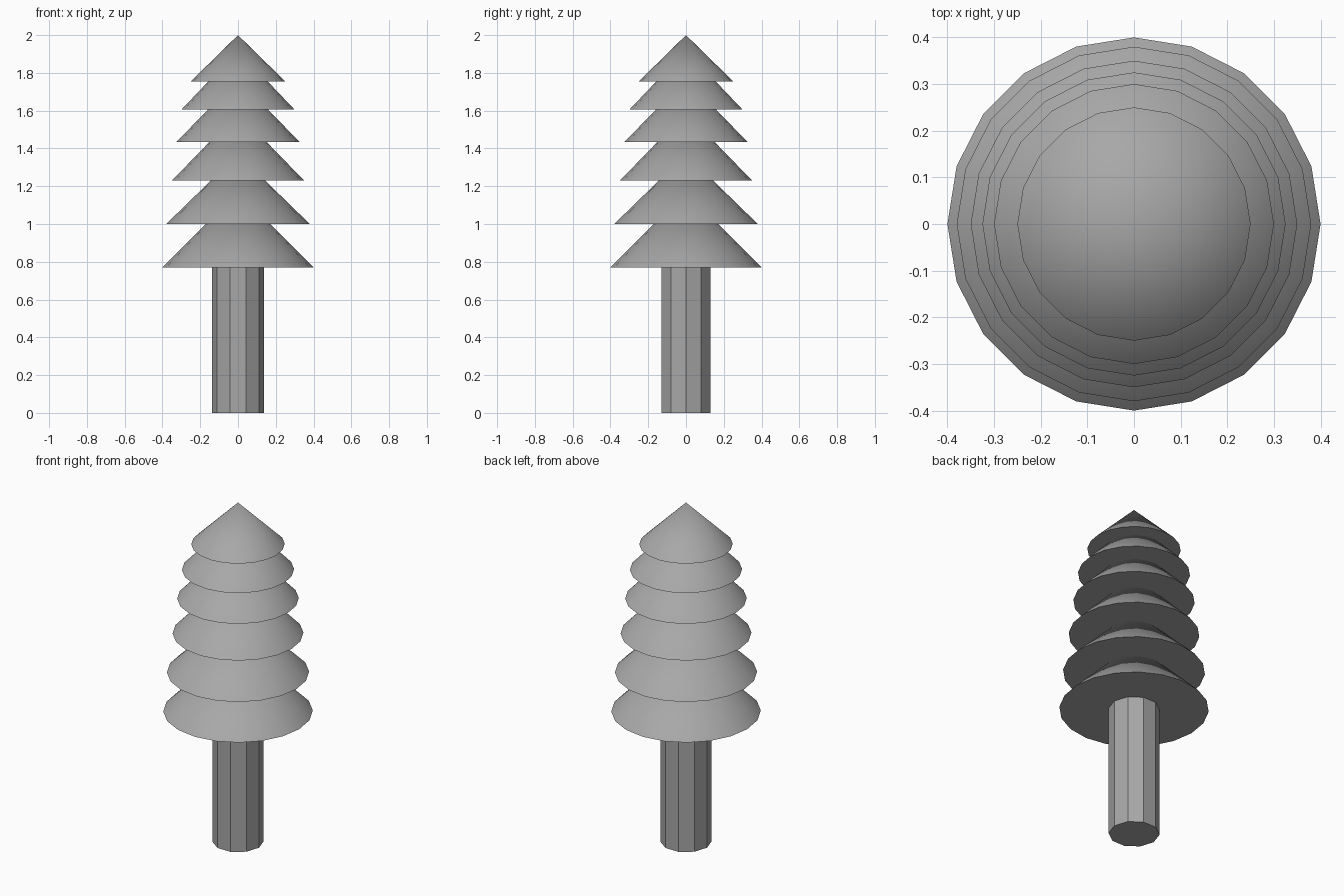
import bpy
import math

cube = bpy.data.objects.get("Cube")
if cube:
    bpy.data.objects.remove(cube, do_unlink=True)

# Single matte grey for the whole tree
GREY = (0.39, 0.39, 0.39, 1.0)
grey = bpy.data.materials.new("plain_grey")
grey.use_nodes = True
grey.diffuse_color = GREY
grey.node_tree.nodes["Principled BSDF"].inputs["Base Color"].default_value = GREY


def finish(name):
    obj = bpy.context.object
    obj.name = name
    obj.data.materials.append(grey)
    bpy.ops.object.shade_smooth_by_angle(angle=math.radians(30))
    return obj


# Trunk: ten flat sides, with corners on the x axis
TRUNK_TOP = 0.79
bpy.ops.mesh.primitive_cylinder_add(
    vertices=10, radius=0.137, depth=TRUNK_TOP,
    location=(0, 0, TRUNK_TOP / 2), rotation=(0, 0, math.pi / 2))
finish("trunk")

# Foliage: stacked cones, given as base radius, base height, tip height
TIERS = [
    (0.40, 0.77, 1.17),
    (0.38, 1.00, 1.37),
    (0.35, 1.23, 1.59),
    (0.325, 1.435, 1.77),
    (0.30, 1.605, 1.92),
    (0.25, 1.755, 2.00),
]
for i, (radius, base, tip) in enumerate(TIERS, 1):
    bpy.ops.mesh.primitive_cone_add(
        vertices=20, radius1=radius, radius2=0, depth=tip - base,
        location=(0, 0, (base + tip) / 2))
    finish(f"foliage_tier_{i}")
